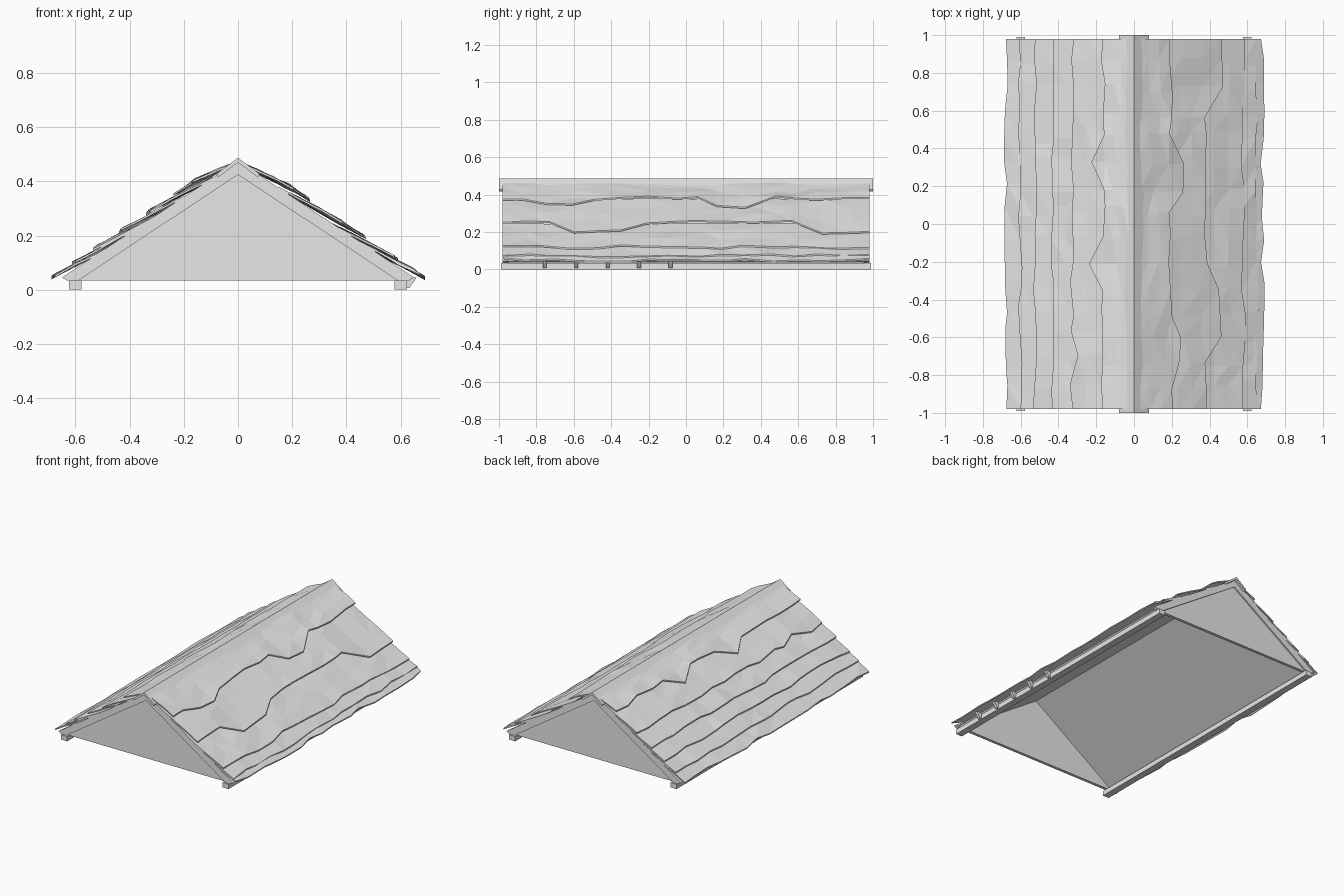
import bpy, bmesh, random

if "Cube" in bpy.data.objects:
    bpy.data.objects.remove(bpy.data.objects["Cube"])

random.seed(7)
grey = bpy.data.materials.new("weathered_grey")
grey.diffuse_color = (0.8, 0.8, 0.8, 1)
grey.use_nodes = True
grey.node_tree.nodes["Principled BSDF"].inputs["Base Color"].default_value = grey.diffuse_color


def finish(name, bm):
    bmesh.ops.recalc_face_normals(bm, faces=bm.faces)
    me = bpy.data.meshes.new(name)
    bm.to_mesh(me)
    bm.free()
    me.materials.append(grey)
    ob = bpy.data.objects.new(name, me)
    bpy.context.collection.objects.link(ob)
    return ob


def prism(name, profile, y0, y1):
    """Extrude an x-z profile along y."""
    bm = bmesh.new()
    face = bm.faces.new([bm.verts.new((x, y0, z)) for x, z in profile])
    ext = bmesh.ops.extrude_face_region(bm, geom=[face])["geom"]
    moved = [v for v in ext if isinstance(v, bmesh.types.BMVert)]
    bmesh.ops.translate(bm, verts=moved, vec=(0, y1 - y0, 0))
    return finish(name, bm)


def slope(x):
    """Height of the boarding under the shingles."""
    return 0.472 - 0.68 * abs(x)


def shingle_row(name, side, low, notches):
    """Warped board with a ragged, lifted lower edge."""
    high = max(low - 0.24, 0.02)
    n, across = 15, 3
    bm = bmesh.new()
    grid = []
    for i in range(n + 1):
        y = -0.98 + 1.96 * i / n
        if 0 < i < n:
            y += random.uniform(-0.035, 0.035)
        edge = low + random.uniform(-0.016, 0.006)
        for a, b, depth in notches:
            if a < y < b:
                edge -= depth
        row = []
        for j in range(across + 1):
            t = j / across
            x = edge + (high - edge) * t
            rough = 0.005 if j < across else 0.002
            lift = 0.044 * (1 - t) + 0.008 * t + random.uniform(-rough, rough)
            row.append(bm.verts.new((side * x, y, slope(x) + lift)))
        grid.append(row)
    for i in range(n):
        for j in range(across):
            bm.faces.new((grid[i][j], grid[i + 1][j],
                          grid[i + 1][j + 1], grid[i][j + 1]))
    bmesh.ops.triangulate(bm, faces=bm.faces)
    # thickness
    ext = bmesh.ops.extrude_face_region(bm, geom=bm.faces[:])["geom"]
    bmesh.ops.translate(bm, vec=(0, 0, -0.008),
                        verts=[v for v in ext if isinstance(v, bmesh.types.BMVert)])
    finish(name, bm)


# Overlapping shingle rows, eave to ridge
rows = {
    "left": (-1, [(0.685, []), (0.61, []), (0.53, []), (0.44, []),
                  (0.335, [(-0.8, -0.6, 0.03)]),
                  (0.17, [(-0.3, -0.1, -0.07), (0.3, 0.45, -0.05)])]),
    "right": (1, [(0.685, []), (0.655, []), (0.585, []),
                  (0.39, [(0.68, 1, -0.09), (-0.6, -0.3, -0.07)]),
                  (0.2, [(-0.75, -0.5, -0.05), (0.1, 0.4, -0.06)])]),
}
for label, (side, specs) in rows.items():
    for k, (low, notches) in enumerate(specs):
        shingle_row(f"{label}_shingle_row_{k + 1}", side, low, notches)

for label, s in (("left", -1), ("right", 1)):
    # Boarding under the shingles
    prism(f"{label}_roof_boarding",
          [(0, 0.472), (s * 0.63, slope(0.63)), (s * 0.62, slope(0.62) - 0.015),
           (0, 0.455)], -0.965, 0.965)
    # Eave beam
    prism(f"{label}_eave_beam",
          [(s * 0.577, 0), (s * 0.623, 0), (s * 0.623, 0.033), (s * 0.577, 0.033)],
          -0.99, 0.99)
    # Ridge cap board
    prism(f"{label}_ridge_cap",
          [(0, 0.487), (s * 0.08, 0.427), (s * 0.073, 0.415), (0, 0.47)], -1, 1)
    # Sloping edge boards on both gables
    for end, y in (("front", -0.98), ("back", 0.955)):
        prism(f"{end}_{label}_edge_board",
              [(0, 0.475), (s * 0.65, 0.045), (s * 0.63, 0.033),
               (s * 0.59, 0.033), (0, 0.425)], y, y + 0.025)

# Triangular gable walls
for end, y in (("front", -0.97), ("back", 0.95)):
    prism(f"{end}_gable", [(-0.6, 0.033), (0.6, 0.033), (0, 0.445)], y, y + 0.02)

# Short rafter ends on the right eave
for k in range(5):
    y = -0.755 + 0.168 * k
    prism(f"rafter_end_{k + 1}",
          [(0.60, 0.05), (0.66, 0.045), (0.632, 0.006), (0.615, 0.006)],
          y - 0.01, y + 0.01)
